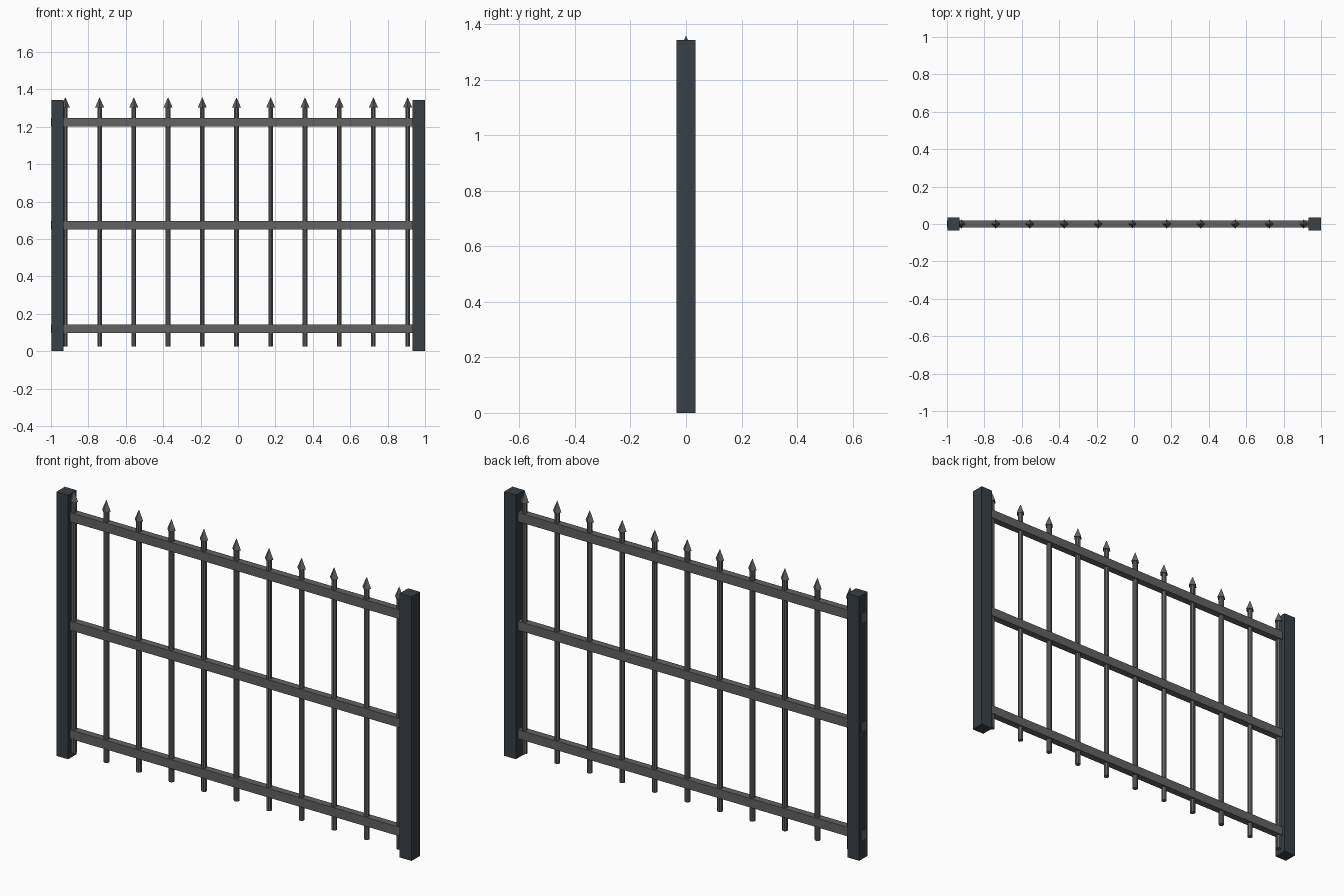
import bpy, math

if "Cube" in bpy.data.objects:
    bpy.data.objects.remove(bpy.data.objects["Cube"])


def material(name, rgb):
    m = bpy.data.materials.new(name)
    m.diffuse_color = (*rgb, 1)
    m.use_nodes = True
    m.node_tree.nodes["Principled BSDF"].inputs["Base Color"].default_value = m.diffuse_color
    return m


slate = material("dark_slate", (0.040, 0.050, 0.060))
iron = material("grey_iron", (0.125, 0.122, 0.122))


def box(name, lo, hi, mat):
    bpy.ops.mesh.primitive_cube_add(size=1, location=[(a + b) / 2 for a, b in zip(lo, hi)])
    o = bpy.context.object
    o.name = name
    o.scale = [b - a for a, b in zip(lo, hi)]
    bpy.ops.object.transform_apply(location=False, rotation=False, scale=True)
    o.data.materials.append(mat)


def cone(name, x, z0, z1, r0, r1, sides, turn=0.0):
    bpy.ops.mesh.primitive_cone_add(vertices=sides, radius1=r0, radius2=r1, depth=z1 - z0,
                                    location=(x, 0, (z0 + z1) / 2), rotation=(0, 0, turn))
    o = bpy.context.object
    o.name = name
    o.data.materials.append(iron)


# End posts
box("left_post", (-0.998, -0.034, 0), (-0.932, 0.034, 1.342), slate)
box("right_post", (0.933, -0.034, 0), (1.0, 0.034, 1.342), slate)

# Horizontal rails, whose left ends just pass through the post
for name, z in (("bottom_rail", 0.121), ("middle_rail", 0.673), ("top_rail", 0.1225 + 1.1025)):
    box(name, (-1.0, -0.018, z - 0.023), (0.945, 0.018, z + 0.023), iron)

# Upright pickets with four-sided spear points
for i in range(11):
    x = -0.923 + 0.183 * i
    cone("picket", x, 0.025, 1.31, 0.0135, 0.0135, 8, math.pi / 8)
    cone("spear_point", x, 1.303, 1.358, 0.024, 0.0, 4)
